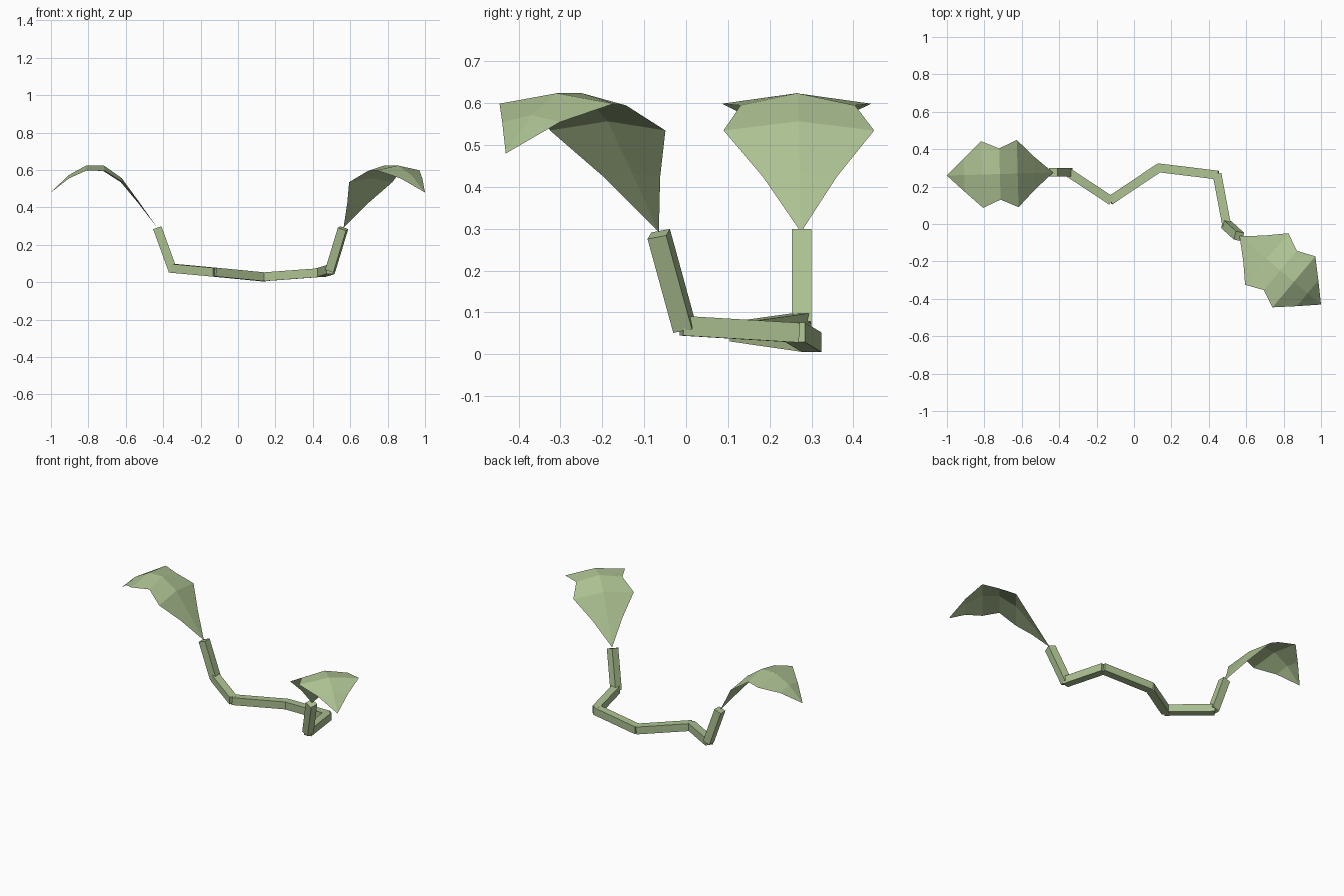
import bpy
import bmesh
from math import cos, sin, radians
from mathutils import Matrix, Vector

cube = bpy.data.objects.get("Cube")
if cube:
    bpy.data.objects.remove(cube, do_unlink=True)

# Single soft green for the whole plant
green = bpy.data.materials.new("soft green")
green.use_nodes = True
colour = (0.42, 0.54, 0.29, 1)
green.diffuse_color = colour
green.node_tree.nodes["Principled BSDF"].inputs["Base Color"].default_value = colour


def add_object(name, bm):
    mesh = bpy.data.meshes.new(name)
    bm.to_mesh(mesh)
    bm.free()
    mesh.materials.append(green)
    obj = bpy.data.objects.new(name, mesh)
    bpy.context.collection.objects.link(obj)
    return obj


# Square stem segment between two joints, overlapping its neighbours a little
def stem_segment(name, start, end, side=None, width=0.047, overlap=0.01):
    start, end = Vector(start), Vector(end)
    axis = (end - start).normalized()
    side = Vector(side) if side else axis.cross(Vector((0, 0, 1)))
    side = (side - axis * side.dot(axis)).normalized()
    up = axis.cross(side)
    length = (end - start).length + overlap
    frame = Matrix((axis * length, side * width, up * width)).transposed().to_4x4()
    frame.translation = (start + end) / 2
    bm = bmesh.new()
    bmesh.ops.create_cube(bm, size=1, matrix=frame)
    bmesh.ops.recalc_face_normals(bm, faces=bm.faces[:])
    add_object(name, bm)


joints = [(-0.43, 0.277, 0.287), (-0.353, 0.277, 0.075), (-0.125, 0.127, 0.054),
          (0.133, 0.3, 0.029), (0.445, 0.262, 0.052), (0.495, -0.005, 0.068),
          (0.56, -0.064, 0.283)]
for i, (a, b) in enumerate(zip(joints, joints[1:])):
    last = i == len(joints) - 2
    stem_segment(f"stem_segment_{i + 1}", a, b, (0.2, 0.98, 0) if last else None)

# Folded leaf: distance along midrib, half width, midrib height, edge height
LEAF_ROWS = [(0.1, 0.088, 0.142, 0.132), (0.19, 0.18, 0.265, 0.243),
             (0.285, 0.137, 0.332, 0.303), (0.38, 0.178, 0.332, 0.307),
             (0.475, 0.09, 0.28, 0.263)]


def leaf(name, base, heading):
    bm = bmesh.new()
    root = bm.verts.new((0, 0, 0))
    tip = bm.verts.new((0.569, 0, 0.188))
    rows = [[bm.verts.new((u, -w, edge)), bm.verts.new((u, 0, mid)),
             bm.verts.new((u, w, edge))] for u, w, mid, edge in LEAF_ROWS]
    for side in (0, 1):
        bm.faces.new((root, rows[0][side], rows[0][side + 1]))
        for near, far in zip(rows, rows[1:]):
            bm.faces.new((near[side], far[side], far[side + 1], near[side + 1]))
        bm.faces.new((rows[-1][side], tip, rows[-1][side + 1]))
    frame = Matrix.Translation(base) @ Matrix.Rotation(radians(heading), 4, "Z")
    bmesh.ops.transform(bm, matrix=frame, verts=bm.verts[:])
    add_object(name, bm)


leaf("right_leaf", (-0.432, 0.275, 0.292), 181.6)
leaf("left_leaf", (0.564, -0.065, 0.292), -40)
